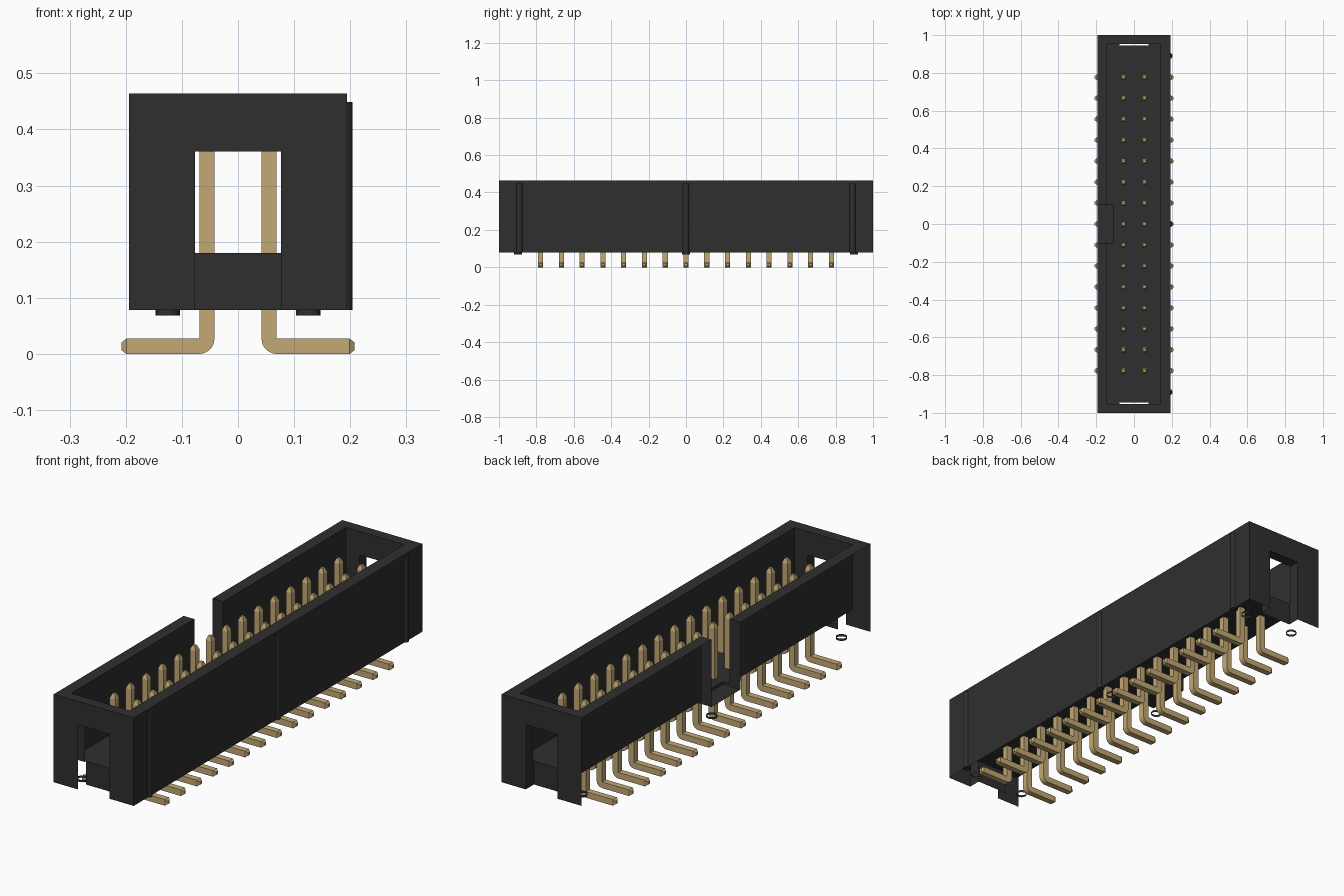
import bpy, bmesh, math
from mathutils import Vector

cube = bpy.data.objects.get("Cube")
if cube:
    bpy.data.objects.remove(cube, do_unlink=True)


def material(name, rgb):
    m = bpy.data.materials.new(name)
    m.use_nodes = True
    m.diffuse_color = (*rgb, 1)
    m.node_tree.nodes["Principled BSDF"].inputs["Base Color"].default_value = (*rgb, 1)
    return m


BLACK = material("black_plastic", (0.028, 0.028, 0.028))
GOLD = material("gold_metal", (0.55, 0.40, 0.18))


def add_object(name, bm, mat):
    bmesh.ops.recalc_face_normals(bm, faces=bm.faces)
    mesh = bpy.data.meshes.new(name)
    bm.to_mesh(mesh)
    bm.free()
    mesh.materials.append(mat)
    ob = bpy.data.objects.new(name, mesh)
    bpy.context.collection.objects.link(ob)
    return ob


def box(name, lo, hi):
    bm = bmesh.new()
    bmesh.ops.create_cube(bm, size=1)
    lo, hi = Vector(lo), Vector(hi)
    for v in bm.verts:
        v.co = (lo + hi) / 2 + v.co * (hi - lo)
    return add_object(name, bm, BLACK)


def cut(target, lo, hi):
    cutter = box("cutter", lo, hi)
    cutter.hide_render = True
    mod = target.modifiers.new("cut", "BOOLEAN")
    mod.operation, mod.solver, mod.object = "DIFFERENCE", "EXACT", cutter
    bpy.context.view_layer.objects.active = target
    bpy.ops.object.modifier_apply(modifier=mod.name)
    bpy.data.objects.remove(cutter, do_unlink=True)


# Shroud: a long box with a cavity, end windows and a key slot
W, BOTTOM, TOP, FLOOR, WIN = 0.194, 0.078, 0.464, 0.18, 0.077
shroud = box("shroud", (-W, -1, BOTTOM), (W, 1, TOP))
cut(shroud, (-0.142, -0.952, FLOOR), (0.14, 0.952, 0.6))
for s in (-1, 1):
    y0, y1 = sorted((s * 0.944, s * 1.1))
    cut(shroud, (-WIN, y0, 0), (WIN, y1, 0.361))
cut(shroud, (-0.3, -0.1, 0.168), (-0.108, 0.1, 0.6))

# Open shell: no underside, key-side skin or one window cheek
bm = bmesh.new()
bm.from_mesh(shroud.data)
bm.normal_update()
open_faces = []
for f in bm.faces:
    c, n = f.calc_center_median(), f.normal
    underside = n.z < -0.9 and c.z < BOTTOM + 0.002
    key_side = n.x < -0.9 and c.x < -W + 0.002
    cheek = n.x > 0.9 and abs(c.x + WIN) < 0.002 and c.y < -0.9
    if underside or key_side or cheek:
        open_faces.append(f)
bmesh.ops.delete(bm, geom=open_faces, context="FACES")
bm.to_mesh(shroud.data)
bm.free()


def cylinder(name, x, y, z0, z1, r, capped):
    bm = bmesh.new()
    bmesh.ops.create_cone(bm, cap_ends=capped, segments=20, radius1=r, radius2=r, depth=z1 - z0)
    bmesh.ops.translate(bm, verts=bm.verts, vec=(x, y, (z0 + z1) / 2))
    ob = add_object(name, bm, BLACK)
    for p in ob.data.polygons:
        p.use_smooth = abs(p.normal.z) < 0.5
    ob.data.set_sharp_from_angle(angle=math.radians(40))


# Side ribs and the ring feet under the shroud
for i, place in enumerate(("front", "middle", "back")):
    y = (i - 1) * 0.89
    cylinder("rib_" + place, 0.187, y, BOTTOM, 0.449, 0.017, True)
    for side, x in (("left", 0.125), ("right", -0.125)):
        cylinder(f"foot_{place}_{side}", x, y * 1.01, 0.068, BOTTOM, 0.022, False)

# Contact pins: square wire bent outward, chamfered at both ends
H, PX, REACH, TIP = 0.0135, 0.0555, 0.208, 0.42
PITCH, COUNT = 0.111, 15


def pin_row(name, side):
    k = 0.5 * H
    # each section: outer x, z, inner x, z, half width
    sections = [(PX - k, TIP, PX + k, TIP, k), (PX - H, TIP - 0.018, PX + H, TIP - 0.018, H)]
    for i in range(7):
        a = math.pi + i / 6 * math.pi / 2
        cx, cz = PX + H, 2 * H
        sections.append((cx + 2 * H * math.cos(a), cz + 2 * H * math.sin(a), cx, cz, H))
    sections.append((REACH - 0.009, 0, REACH - 0.009, 2 * H, H))
    sections.append((REACH, H - k, REACH, H + k, k))
    bm = bmesh.new()
    rings = []
    for ox, oz, ix, iz, w in sections:
        rings.append([bm.verts.new((side * x, y, z)) for x, y, z in
                      ((ox, -w, oz), (ox, w, oz), (ix, w, iz), (ix, -w, iz))])
    for a, b in zip(rings, rings[1:]):
        for j in range(4):
            n = (j + 1) % 4
            bm.faces.new((a[j], a[n], b[n], b[j]))
    bm.faces.new(rings[0])
    bm.faces.new(rings[-1])
    bmesh.ops.remove_doubles(bm, verts=bm.verts, dist=1e-5)
    row = add_object(name, bm, GOLD)
    row.location.y = -PITCH * (COUNT - 1) / 2
    array = row.modifiers.new("row", "ARRAY")
    array.count = COUNT
    array.use_relative_offset = False
    array.use_constant_offset = True
    array.constant_offset_displace = (0, PITCH, 0)


pin_row("pins_left", 1)
pin_row("pins_right", -1)
